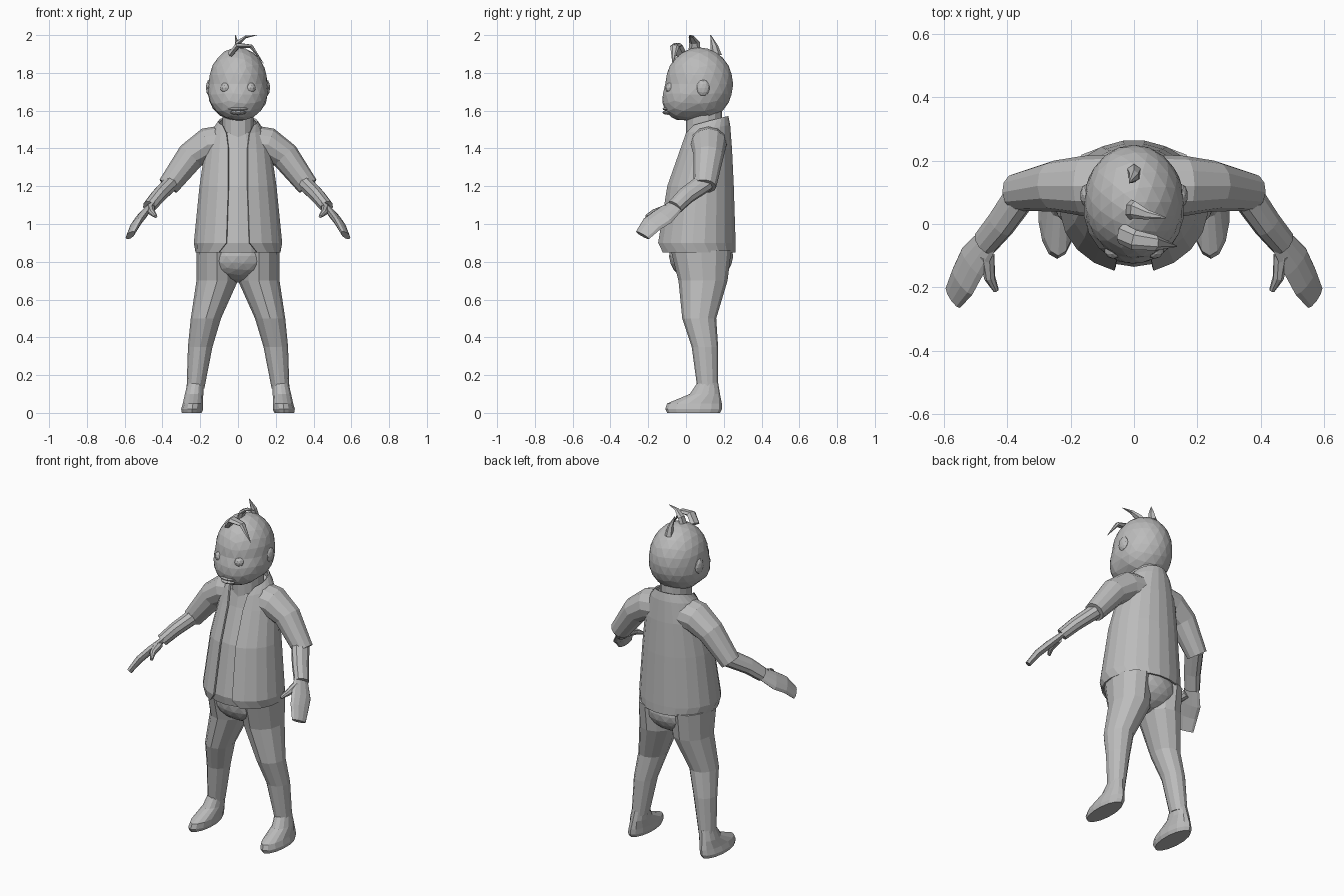
import bpy, bmesh, math
from mathutils import Vector, Matrix

cube = bpy.data.objects.get("Cube")
if cube:
    bpy.data.objects.remove(cube, do_unlink=True)

colour = (.5, .5, .5, 1)
grey = bpy.data.materials.new("clay_grey")
grey.use_nodes = True
grey.diffuse_color = colour
grey.node_tree.nodes["Principled BSDF"].inputs["Base Color"].default_value = colour


def finish(name, bm, mirror=False):
    """Turn the bmesh into a grey object, mirrored across x if asked."""
    bmesh.ops.recalc_face_normals(bm, faces=bm.faces[:])
    mesh = bpy.data.meshes.new(name)
    bm.to_mesh(mesh)
    bm.free()
    mesh.materials.append(grey)
    obj = bpy.data.objects.new(name, mesh)
    bpy.context.collection.objects.link(obj)
    if mirror:
        obj.modifiers.new("mirror", 'MIRROR').use_mirror_merge = False
    return obj


def skin(name, rings, closed=True, mirror=False):
    """Bridge rings of points; closed rings also get end caps."""
    bm = bmesh.new()
    loops = [[bm.verts.new(point) for point in ring] for ring in rings]
    count = len(loops[0])
    for lower, upper in zip(loops, loops[1:]):
        for i in range(count if closed else count - 1):
            j = (i + 1) % count
            bm.faces.new((lower[i], lower[j], upper[j], upper[i]))
    if closed:
        bm.faces.new(loops[0])
        bm.faces.new(loops[-1])
    return finish(name, bm, mirror)


def level_ring(z, half_width, front, back, x=0, sides=14, tilt=0, gap=0):
    """Horizontal oval that starts at the front, where it may be left open."""
    centre, depth = (front + back) / 2, (back - front) / 2
    start = math.asin(gap / half_width)
    steps = sides - 1 if gap else sides
    ring = []
    for i in range(sides):
        angle = start + (math.tau - 2 * start) * i / steps
        dy = -depth * math.cos(angle)
        ring.append((x + half_width * math.sin(angle), centre + dy, z + tilt * dy))
    return ring


def tube(name, path, widths, flatness=1, wide=(0, 1, 0), sides=10, mirror=False):
    """Tapered tube along a path, flattened across its wide axis."""
    points = [Vector(p) for p in path]
    last = len(points) - 1
    rings = []
    for i, (point, width) in enumerate(zip(points, widths)):
        along = (points[min(i + 1, last)] - points[max(i - 1, 0)]).normalized()
        u = Vector(wide)
        u = (u - along * u.dot(along)).normalized() * width
        v = along.cross(u) * flatness
        angles = [math.tau * k / sides for k in range(sides)]
        rings.append([point + u * math.cos(a) + v * math.sin(a) for a in angles])
    return skin(name, rings, mirror=mirror)


def ball(centre, size, detail=2):
    """Bmesh of a faceted ellipsoid."""
    bm = bmesh.new()
    place = Matrix.Translation(centre) @ Matrix.Diagonal((*size, 1))
    bmesh.ops.create_icosphere(bm, subdivisions=detail, radius=1, matrix=place)
    return bm


# Open jacket over a shirt: height, half width, front, back, half of the opening
torso = [(.85, .22, -.14, .26, .1),
         (.9, .23, -.15, .26, .06),
         (1.2, .2, -.1, .25, .05),
         (1.4, .17, -.03, .24, .05),
         (1.5, .13, -.01, .23, .06),
         (1.54, .1, 0, .22, .08)]


def collar_tilt(z):
    return max(0, z - 1.4) * 2


jacket = skin("jacket", [level_ring(z, half, front, back, sides=20, tilt=collar_tilt(z), gap=gap)
                         for z, half, front, back, gap in torso], closed=False)
shell = jacket.modifiers.new("thickness", 'SOLIDIFY')
shell.thickness = .01
shell.offset = 0
inset = .015
skin("shirt", [level_ring(z, half - inset, front + inset, back - inset, sides=18, tilt=collar_tilt(z))
               for z, half, front, back, gap in torso[:-1]])

# Short sleeves, bare forearms, mitten hands and thumbs
tube("sleeves", [(.06, .12, 1.43), (.16, .12, 1.42), (.25, .12, 1.36), (.37, .1, 1.2)],
     [.1, .095, .08, .06], flatness=.95, sides=12, mirror=True)
palm_axis = (.6, .8, -.6)
tube("forearms", [(.35, .1, 1.22), (.42, 0, 1.15), (.47, -.06, 1.09)],
     [.055, .05, .045], flatness=.8, wide=palm_axis, mirror=True)
tube("hands", [(.46, -.05, 1.1), (.51, -.12, 1.04), (.54, -.18, 1), (.57, -.23, .94)],
     [.045, .063, .06, .045], flatness=.35, wide=palm_axis, mirror=True)
tube("thumbs", [(.465, -.1, 1.08), (.455, -.17, 1.06), (.435, -.21, 1.04)],
     [.026, .018, .009], sides=8, mirror=True)

# Trousers: height, centre x, half width, front, back
finish("hips", ball((0, .08, .83), (.2, .17, .14), detail=3))
trousers = [(.86, .11, .11, -.08, .24),
            (.7, .11, .11, -.04, .22),
            (.5, .17, .08, -.02, .16),
            (.35, .2, .065, .03, .17),
            (.13, .225, .047, .06, .17)]
skin("legs", [level_ring(z, half, front, back, x=x, sides=12)
              for z, x, half, front, back in trousers], mirror=True)

# Shoes: height, half width, front, back; the toes lean outward
shoes = [(0, .054, -.1, .18),
         (.02, .06, -.11, .19),
         (.05, .055, -.1, .19),
         (.1, .05, .02, .18),
         (.16, .043, .06, .17)]
skin("shoes", [level_ring(z, half, front, back, x=.245 - z / 8)
               for z, half, front, back in shoes], mirror=True)

# Head: an ellipsoid whose lower front is drawn forward into a jaw
skull = Vector((0, .07, 1.74))
bm = ball(skull, (.157, .18, .195), detail=3)
for vert in bm.verts:
    drop = skull.z - vert.co.z
    if drop > 0:
        vert.co.x *= 1 + drop
        if vert.co.y < skull.y:
            vert.co.y -= drop * .4
finish("head", bm)
skin("neck", [level_ring(z, .085, 0, .19) for z in (1.45, 1.6)])

# Face
finish("ears", ball((.15, .09, 1.72), (.02, .036, .045)), mirror=True)
finish("eyes", ball((.065, -.08, 1.72), (.03, .03, .03)), mirror=True)
finish("nose", ball((0, -.1, 1.655), (.02, .02, .016)))
for name, height, width in (("upper_lip", 1.61, .055), ("lower_lip", 1.59, .045)):
    finish(name, ball((0, -.095, height), (width, .03, .012)))

# Three pointed locks of hair
tube("front_lock", [(-.04, -.03, 1.9), (0, -.05, 1.945), (.07, -.06, 1.94), (.135, -.07, 1.85)],
     [.034, .032, .024, .002], flatness=.5, sides=6)
tube("middle_lock", [(-.02, .045, 1.9), (0, .045, 1.96), (.04, .03, 1.99), (.1, .02, 2)],
     [.034, .028, .016, .002], flatness=.5, sides=6)
tube("back_lock", [(0, .16, 1.89), (0, .15, 1.94), (-.015, .13, 2)],
     [.03, .02, .002], flatness=.8, sides=6)
